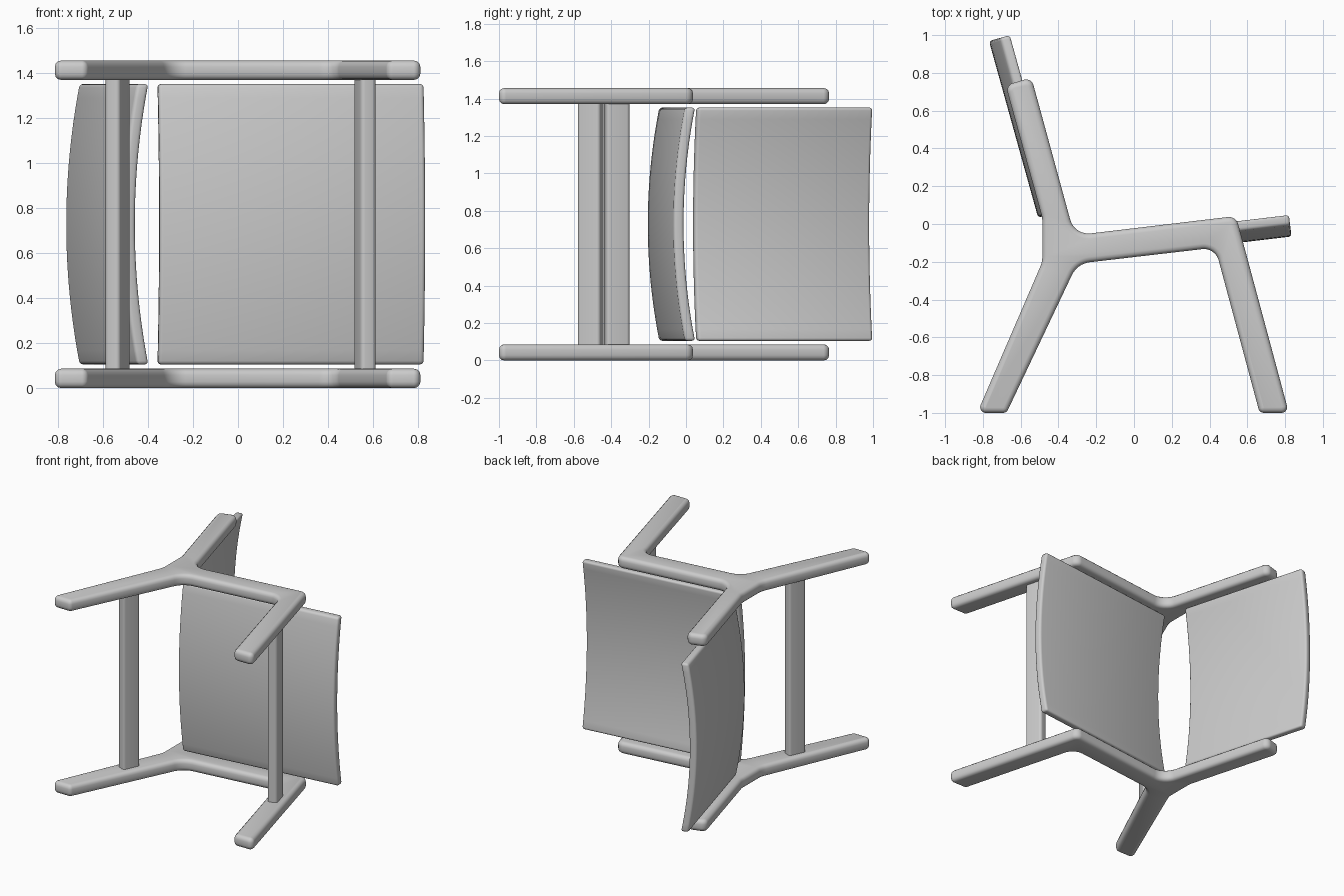
import bpy, bmesh, math
from mathutils import Vector

if "Cube" in bpy.data.objects:
    bpy.data.objects.remove(bpy.data.objects["Cube"])

grey = bpy.data.materials.new("light grey")
grey.diffuse_color = (0.6, 0.6, 0.6, 1)
grey.use_nodes = True
grey.node_tree.nodes["Principled BSDF"].inputs["Base Color"].default_value = grey.diffuse_color


def fillet(corners, steps=8):
    """Round each (x, y, radius) corner of a closed outline."""
    out = []
    n = len(corners)
    for i, (x, y, r) in enumerate(corners):
        p = Vector((x, y))
        a = (Vector(corners[i - 1][:2]) - p).normalized()
        b = (Vector(corners[(i + 1) % n][:2]) - p).normalized()
        half = a.angle(b) / 2
        d = r / math.tan(half)
        centre = p + (a + b).normalized() * (r / math.sin(half))
        s, e = p + a * d - centre, p + b * d - centre
        for k in range(steps + 1):
            v = s.lerp(e, k / steps).normalized() * r
            out.append(centre + v)
    return out


def loft(name, sections, bevel, segments=3):
    """Skin closed (outline, z) sections, cap the ends and round the edges."""
    bm = bmesh.new()
    rings = [[bm.verts.new((p[0], p[1], z)) for p in pts] for pts, z in sections]
    n = len(rings[0])
    for lo, hi in zip(rings, rings[1:]):
        for i in range(n):
            j = (i + 1) % n
            bm.faces.new((lo[i], lo[j], hi[j], hi[i]))
    bm.faces.new(rings[0])
    bm.faces.new(rings[-1])
    bmesh.ops.recalc_face_normals(bm, faces=bm.faces)
    if bevel:
        sharp = [e for e in bm.edges if e.calc_face_angle(0) > 0.7]
        bmesh.ops.bevel(bm, geom=sharp, offset=bevel, segments=segments,
                        profile=0.5, affect='EDGES', clamp_overlap=True)
    mesh = bpy.data.meshes.new(name)
    bm.to_mesh(mesh)
    bm.free()
    mesh.materials.append(grey)
    obj = bpy.data.objects.new(name, mesh)
    bpy.context.collection.objects.link(obj)
    bpy.ops.object.select_all(action='DESELECT')
    obj.select_set(True)
    bpy.context.view_layer.objects.active = obj
    bpy.ops.object.shade_smooth_by_angle(angle=math.radians(40))
    return obj


# Side frames: legs, seat rail and back upright in one rounded outline
outline = fillet([
    (-0.83, -1.0, 0.03), (-0.675, -1.0, 0.03),    # rear foot
    (-0.30, -0.21, 0.12), (0.43, -0.125, 0.08),   # underside of seat rail
    (0.665, -1.0, 0.03), (0.82, -1.0, 0.03),      # front foot
    (0.54, 0.042, 0.05), (-0.315, -0.06, 0.10),   # top of seat rail
    (-0.543, 0.775, 0.04), (-0.68, 0.735, 0.04),  # top of back upright
    (-0.485, 0.03, 0.15), (-0.485, -0.20, 0.15),  # rear joint
])
for name, z in (("lower_side_frame", 0.0), ("upper_side_frame", 1.37)):
    loft(name, [(outline, z), (outline, z + 0.086)], 0.028)


# Curved seat and back panels, sagging between the two frames
def panel(name, p0, p1, side, thick=0.055, sag=0.062, steps=20):
    p0, p1 = Vector(p0), Vector(p1)
    d = (p1 - p0).normalized()
    nrm = Vector((-d.y, d.x)) * side
    z0, z1 = 0.105, 1.352
    sections = []
    for k in range(steps + 1):
        u = 2 * k / steps - 1
        off = nrm * sag * (1 - u * u)
        inner = [p0 + off, p1 + off]
        sections.append((inner + [q + nrm * thick for q in inner[::-1]],
                         z0 + (z1 - z0) * k / steps))
    loft(name, sections, 0.016)


panel("seat_panel", (0.82, 0.05), (-0.36, -0.09), 1)
panel("back_panel", (-0.655, 1.0), (-0.395, 0.065), -1)


# Stretchers joining the legs of the two frames
def stretcher(name, x, y, tilt, w=0.07, l=0.13):
    c, s = math.cos(tilt), math.sin(tilt)
    pts = fillet([(x + a * c - b * s, y + a * s + b * c, 0.018)
                  for a, b in ((-w / 2, -l / 2), (w / 2, -l / 2),
                               (w / 2, l / 2), (-w / 2, l / 2))], 4)
    loft(name, [(pts, 0.05), (pts, 1.40)], 0)


stretcher("front_leg_stretcher", 0.565, -0.37, math.radians(15))
stretcher("rear_leg_stretcher", -0.535, -0.51, math.radians(-25))
